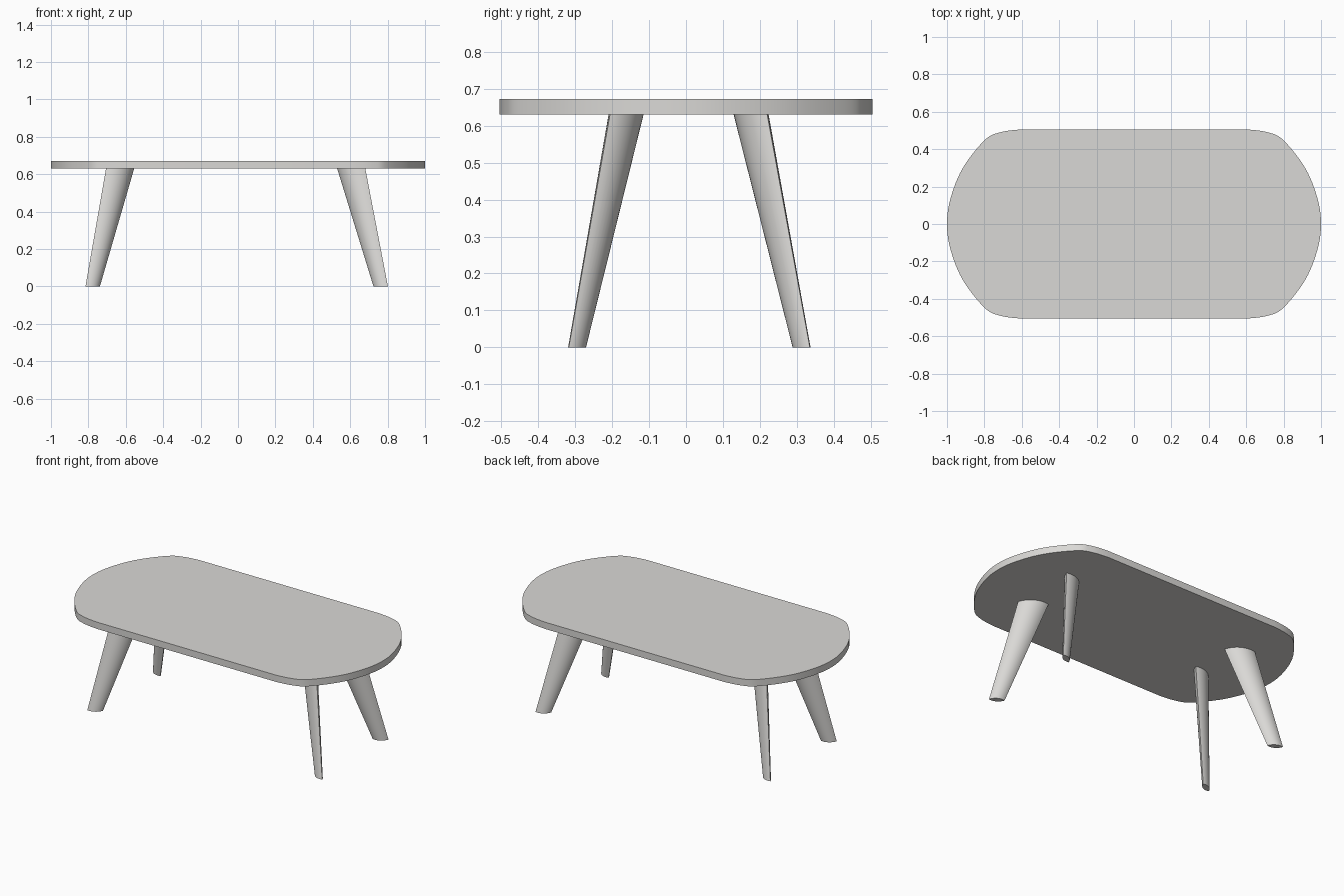
import bpy, bmesh, math
from mathutils import Vector

if "Cube" in bpy.data.objects:
    bpy.data.objects.remove(bpy.data.objects["Cube"])

grey = bpy.data.materials.new("warm light grey")
grey.diffuse_color = (0.70, 0.69, 0.67, 1)
grey.use_nodes = True
grey.node_tree.nodes["Principled BSDF"].inputs["Base Color"].default_value = grey.diffuse_color


def loft(name, low, high):
    """Closed solid between two matching outlines."""
    bm = bmesh.new()
    a = [bm.verts.new(p) for p in low]
    b = [bm.verts.new(p) for p in high]
    n = len(a)
    bm.faces.new(a[::-1])
    bm.faces.new(b)
    for i in range(n):
        j = (i + 1) % n
        bm.faces.new((a[i], a[j], b[j], b[i]))
    bmesh.ops.recalc_face_normals(bm, faces=bm.faces)
    me = bpy.data.meshes.new(name)
    bm.to_mesh(me)
    bm.free()
    ob = bpy.data.objects.new(name, me)
    bpy.context.collection.objects.link(ob)
    me.materials.append(grey)
    bpy.ops.object.select_all(action='DESELECT')
    ob.select_set(True)
    bpy.context.view_layer.objects.active = ob
    bpy.ops.object.shade_smooth_by_angle(angle=math.radians(30))
    return ob


def smooth_path(pts, steps=6):
    """Catmull-Rom curve through the points between the two end controls."""
    out = []
    for p0, p1, p2, p3 in zip(pts, pts[1:], pts[2:], pts[3:]):
        p0, p1, p2, p3 = map(Vector, (p0, p1, p2, p3))
        for k in range(steps):
            t = k / steps
            out.append(0.5 * (2 * p1 + (p2 - p0) * t
                              + (2 * p0 - 5 * p1 + 4 * p2 - p3) * t * t
                              + (3 * p1 - p0 - 3 * p2 + p3) * t ** 3))
    out.append(Vector(pts[-2]))
    return out


# table top: one quarter outline, mirrored to all four corners
quarter = smooth_path([(0.98, -0.14), (1, 0), (0.98, 0.14), (0.915, 0.30),
                       (0.80, 0.447), (0.72, 0.489), (0.61, 0.505), (0.50, 0.505)])
half = quarter + [Vector((-p.x, p.y)) for p in reversed(quarter)]
outline = half + [Vector((p.x, -p.y)) for p in reversed(half[1:-1])]
loft("table_top", [(p.x, p.y, 0.63) for p in outline],
     [(p.x, p.y, 0.672) for p in outline])


def lens(cx, cy, z, a, turn, n=14):
    """Lens section with two sharp tips, long axis turned outward."""
    b = 0.41 * a
    r = (a * a + b * b) / (2 * b)
    span = math.asin(a / r)
    pts = []
    for side in (1, -1):
        for i in range(n):
            t = span * (1 - 2 * i / n)
            u, v = side * r * math.sin(t), side * (r * math.cos(t) - (r - b))
            pts.append((cx + u * math.cos(turn) - v * math.sin(turn),
                        cy + u * math.sin(turn) + v * math.cos(turn), z))
    return pts


# splayed, tapered legs
for xname, x_low, x_high, sx in (("left", -0.777, -0.63, -1), ("right", 0.763, 0.605, 1)):
    for yname, y_low, y_high, sy in (("front", -0.295, -0.162, -1), ("back", 0.313, 0.176, 1)):
        turn = math.radians(30) * sx * sy
        loft(f"{yname}_{xname}_leg", lens(x_low, y_low, 0, 0.0445, turn),
             lens(x_high, y_high, 0.632, 0.087, turn))
